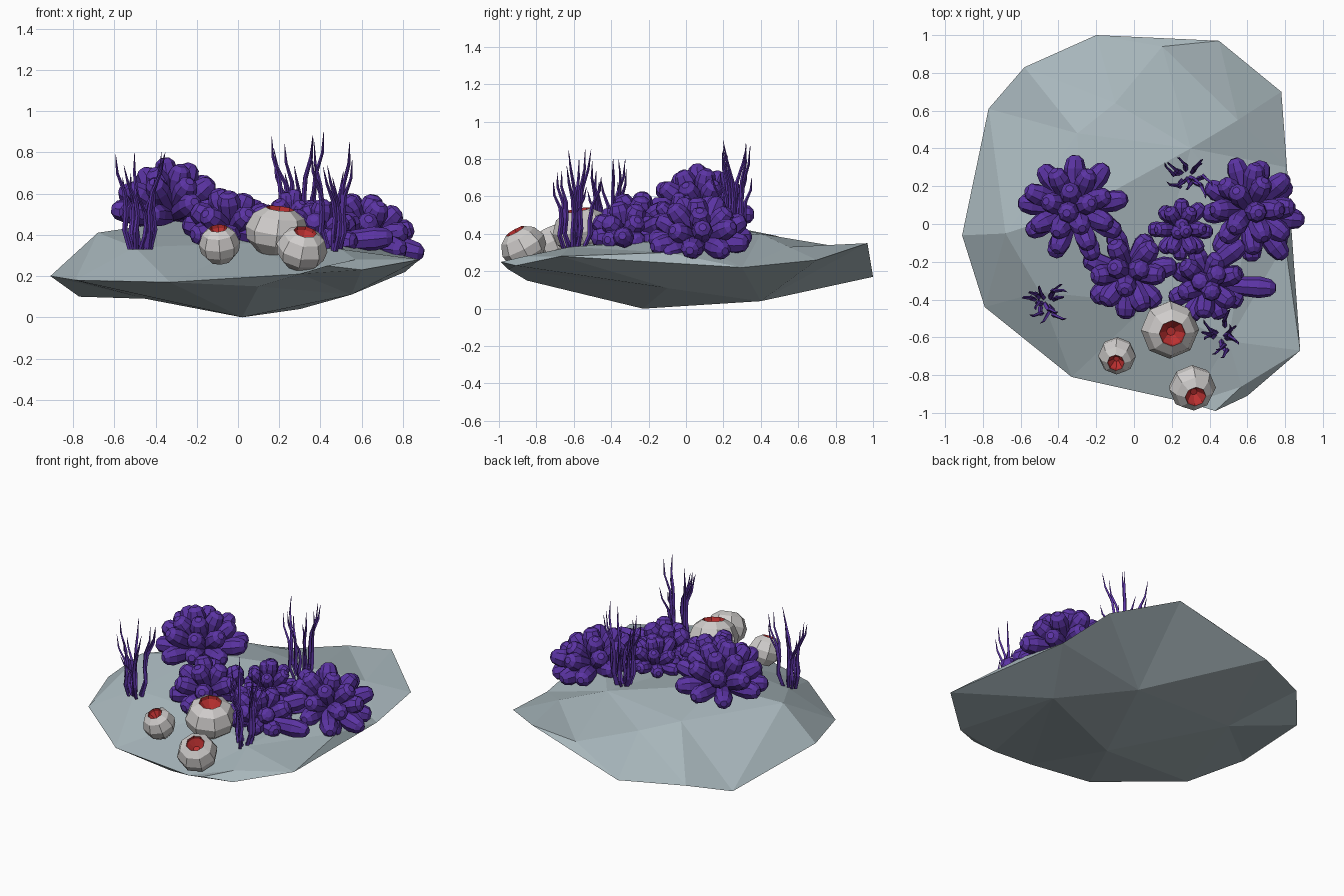
import bpy, bmesh, random
from math import sin, cos, pi, radians
from mathutils import Vector
from mathutils.geometry import delaunay_2d_cdt

random.seed(4)
cube = bpy.data.objects.get("Cube")
if cube:
    bpy.data.objects.remove(cube, do_unlink=True)


def material(name, rgb):
    m = bpy.data.materials.new(name)
    m.use_nodes = True
    m.diffuse_color = (*rgb, 1)
    m.node_tree.nodes["Principled BSDF"].inputs["Base Color"].default_value = (*rgb, 1)
    return m


STONE = material("grey_stone", (0.39, 0.47, 0.50))
PURPLE = material("coral_purple", (0.105, 0.034, 0.37))
SHELL = material("pale_shell", (0.63, 0.61, 0.60))
RED = material("mouth_red", (0.50, 0.03, 0.03))


def finish(bm, name, *mats):
    bmesh.ops.recalc_face_normals(bm, faces=bm.faces)
    mesh = bpy.data.meshes.new(name)
    bm.to_mesh(mesh)
    bm.free()
    for m in mats:
        mesh.materials.append(m)
    ob = bpy.data.objects.new(name, mesh)
    bpy.context.scene.collection.objects.link(ob)
    return ob


def tube(bm, centers, radii, sides, axis=None, mat_rule=None):
    """Skin rings of the given radii along a path, closing both ends."""
    axis = Vector(axis) if axis else centers[-1] - centers[0]
    turn = Vector((0, 0, 1)).rotation_difference(axis.normalized())
    rings = []
    for c, r in zip(centers, radii):
        rings.append([bm.verts.new(c + turn @ Vector((r * cos(a), r * sin(a), 0)))
                      for a in (2 * pi * k / sides for k in range(sides))])
    for i, (lo, hi) in enumerate(zip(rings, rings[1:])):
        for k in range(sides):
            n = (k + 1) % sides
            f = bm.faces.new((lo[k], lo[n], hi[n], hi[k]))
            f.material_index = mat_rule(i) if mat_rule else 0
    bm.faces.new(rings[0][::-1])
    cap = bm.faces.new(rings[-1])
    cap.material_index = mat_rule(len(rings)) if mat_rule else 0


# Rock: a shared rim, with a faceted upper and lower surface
rim = [(-.2, 1, .17), (-.58, .83, .17), (-.77, .61, .10), (-.91, -.06, .20),
       (-.79, -.44, .18), (-.33, -.81, .17), (.3, -.95, .21), (.43, -.99, .25),
       (.6, -.91, .23), (.88, -.67, .28), (.81, .3, .22), (.78, .7, .26),
       (.45, .97, .35)]
upper = [(-.68, -.05, .41), (-.28, .08, .47), (-.3, .48, .39), (-.1, .64, .335),
         (.15, .94, .31), (.3, .4, .40), (.55, .55, .33), (-.5, -.36, .34),
         (.08, -.42, .36), (.5, -.62, .33), (.6, 0, .37), (.57, -.86, .28),
         (.8, -.1, .30)]
lower = [(.02, -.23, 0), (.3, .4, .04), (-.45, .35, .09), (.55, -.1, .11),
         (.1, -.85, .15)]

bm = bmesh.new()
rim_verts = [bm.verts.new(p) for p in rim]
n_rim = len(rim)
for inner in (upper, lower):
    points = rim + inner
    verts = rim_verts + [bm.verts.new(p) for p in inner]
    loop = [(i, (i + 1) % n_rim) for i in range(n_rim)]
    out = delaunay_2d_cdt([Vector(p[:2]) for p in points], loop, [], 1, 1e-5)
    for tri in out[2]:
        bm.faces.new([verts[out[3][i][0]] for i in tri])
finish(bm, "rock", STONE)


# Coral: blunt faceted lobes
def lobe(bm, a, b, width):
    tube(bm, [a.lerp(b, t) for t in (0, .4, .74, .92, 1)],
         [width * s for s in (.55, .86, 1, .78, .36)], 8)


# Coral clusters: staggered rows of lobes around a centre, leaning along an axis
def coral(name, center, reach, height, width, start, rows, lean=(0, 0, 1)):
    bm = bmesh.new()
    center = Vector(center)
    turn = Vector((0, 0, 1)).rotation_difference(Vector(lean))
    for row, (elevation, count) in enumerate(rows):
        for k in range(count):
            a = radians(start) + 2 * pi * (k + row / 2 + random.uniform(-.1, .1)) / count
            e = radians(elevation + random.uniform(-6, 6))
            tip = turn @ Vector((reach * cos(e) * cos(a), reach * cos(e) * sin(a),
                                 height * sin(e)))
            tip *= random.uniform(.93, 1.05)
            lobe(bm, center + tip * .1, center + tip, width)
    finish(bm, name, PURPLE)


coral("coral_left", (-.32, .08, .49), .29, .28, .058, 90,
      ((8, 9), (36, 8), (62, 5), (88, 1)), (-.08, 0, 1))
coral("coral_middle", (-.03, -.26, .41), .25, .21, .058, -95,
      ((4, 7), (38, 6), (72, 3)), (0, -.1, 1))
coral("coral_small", (.25, -.03, .42), .17, .20, .042, 90,
      ((6, 8), (40, 6), (75, 3)))
coral("coral_right", (.61, .08, .36), .28, .24, .058, 70,
      ((0, 9), (30, 8), (58, 5), (87, 1)), (.25, 0, 1))
coral("coral_front", (.39, -.32, .37), .21, .20, .055, -72,
      ((4, 8), (38, 6), (72, 3)), (.1, 0, 1))

# Long single lobes, some drooping over the right edge
bm = bmesh.new()
for a, b in (((.42, -.32, .36), (.75, -.34, .39)), ((.38, -.25, .40), (.58, -.1, .47)),
             ((.62, .05, .36), (.90, .02, .31)), ((.62, .05, .36), (.80, -.18, .33))):
    lobe(bm, Vector(a), Vector(b), .058)
finish(bm, "coral_long_lobes", PURPLE)


# Grass tufts: thin wavering blades that spread apart
def grass(name, base, height, count=11):
    bm = bmesh.new()
    for k in range(count):
        a = 2 * pi * k / count + random.uniform(-.4, .4)
        out = Vector((cos(a), sin(a), 0))
        side = Vector((-sin(a), cos(a), 0))
        root = Vector(base) + out * random.uniform(.005, .055)
        h = height * random.uniform(.6, 1)
        lean, wave = random.uniform(.04, .10), random.uniform(-.03, .03)
        path = [root + out * lean * t + side * wave * sin(t * 4)
                + out * .014 * sin(t * 9) + Vector((0, 0, h * t))
                for t in (0, .2, .4, .6, .8, 1)]
        tube(bm, path, [.012, .013, .012, .010, .007, .001], 4, axis=(0, 0, 1))
    finish(bm, name, PURPLE)


grass("grass_left", (-.47, -.41, .33), .48)
grass("grass_right", (.47, -.60, .32), .54)
grass("grass_back", (.29, .25, .38), .52)


# Barnacles: faceted shells with a sunken red mouth
def barnacle(name, center, radius, height, axis):
    bm = bmesh.new()
    axis = Vector(axis).normalized()
    profile = ((.55, -.5), (.92, -.25), (1, .02), (.80, .34), (.45, .5),
               (.42, .40), (.15, .2))
    tube(bm, [Vector(center) + axis * height * z for r, z in profile],
         [radius * r for r, z in profile], 8, axis, lambda i: int(i > 3))
    finish(bm, name, SHELL, RED)


barnacle("barnacle_small", (-.09, -.70, .355), .10, .17, (-.08, -.45, 1))
barnacle("barnacle_large", (.19, -.56, .42), .155, .22, (.12, -.18, 1))
barnacle("barnacle_front", (.31, -.87, .335), .125, .185, (.2, -.55, 1))
